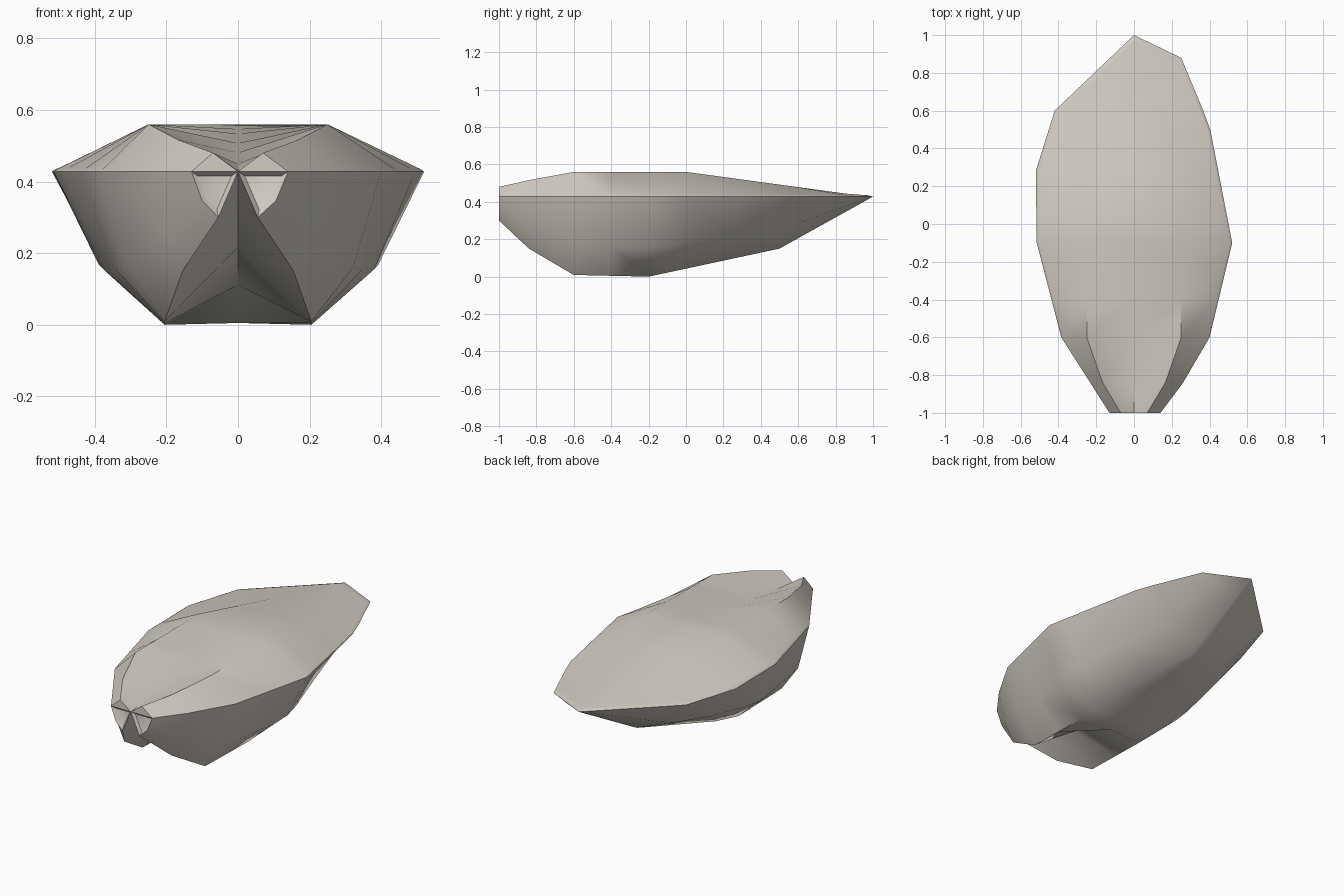
import bpy, bmesh, math

cube = bpy.data.objects.get("Cube")
if cube:
    bpy.data.objects.remove(cube, do_unlink=True)

mat = bpy.data.materials.new("warm_shell_grey")
mat.use_nodes = True
shell_colour = (0.65, 0.61, 0.55, 1)
mat.diffuse_color = shell_colour
mat.node_tree.nodes["Principled BSDF"].inputs["Base Color"].default_value = shell_colour

# Guide lines along the length: (y, value)
RIM_Z = 0.428
RIM_L = [(-1, -.13), (-.6, -.385), (-.1, -.515), (.28, -.52), (.6, -.42), (1, 0)]
RIM_R = [(-1, .14), (-.84, .26), (-.6, .4), (-.1, .52), (.52, .4), (.88, .25), (1, 0)]
LOW_X = [(-1, .055), (-.84, .155), (-.64, .205), (-.2, .205), (0, .195), (.5, .03), (1, 0)]
LOW_Z = [(-1, .30), (-.84, .15), (-.64, .01), (-.2, 0), (.5, .15), (1, RIM_Z)]
LOW_MID = [(-1, RIM_Z), (-.2, .005), (.5, .15), (1, RIM_Z)]
UP_X = [(-1, .07), (-.8, .19), (-.6, .25), (0, .25), (1, 0)]
UP_Z = [(-1, .48), (-.8, .525), (-.6, .56), (0, .56), (1, RIM_Z)]
UP_MID = [(-1, RIM_Z), (0, .56), (1, RIM_Z)]
STATIONS = [-1, -.84, -.6, -.4, -.2, -.1, 0, .28, .5, .6, .88, 1]


def at(line, y):
    """Straight interpolation along a guide line."""
    for (a, va), (b, vb) in zip(line, line[1:]):
        if y <= b:
            return va + (vb - va) * (y - a) / (b - a)
    return line[-1][1]


def inset_rim(x, y):
    """Rim of the upper valve, slightly inside and above the lower one."""
    t = min(1, (y + 1) / .5)
    return x * (1 - .02 * t), y * (.972 if y > 0 else 1), RIM_Z + .007 * t


def lower_row(y):
    z, ridge = at(LOW_Z, y), at(LOW_X, y)

    def side(rim, sign):
        bulge = rim + (sign * ridge - rim) * .4
        return [(rim, y, RIM_Z), (bulge, y, RIM_Z + (z - RIM_Z) * .64),
                (sign * ridge, y, z)]
    return (side(at(RIM_L, y), -1) + [(0, y, at(LOW_MID, y))]
            + side(at(RIM_R, y), 1)[::-1])


def upper_row(y):
    z, ridge = at(UP_Z, y), at(UP_X, y)
    left, right = inset_rim(at(RIM_L, y), y), inset_rim(at(RIM_R, y), y)
    yy, rim_z = left[1:]
    return [left, (-ridge, yy, max(z, rim_z)), (0, yy, max(at(UP_MID, y), rim_z)),
            (ridge, yy, max(z, rim_z)), right]


def left_lip_row(y):
    x = at(RIM_L, y)
    return [(x, y, RIM_Z), inset_rim(x, y)]


def right_lip_row(y):
    x = at(RIM_R, y)
    return [inset_rim(x, y), (x, y, RIM_Z)]


def skin(name, row, flip=False, caps=(), hollow=0):
    """Skin the rows, close the front lobes and sink a shallow hollow in each."""
    bm = bmesh.new()
    rows = [[bm.verts.new(p) for p in row(y)] for y in STATIONS]
    for r, s in zip(rows, rows[1:]):
        for j in range(len(r) - 1):
            quad = [r[j], r[j + 1], s[j + 1], s[j]]
            bm.faces.new(quad[::-1] if flip else quad)
    front = [bm.faces.new([rows[0][i] for i in cap]) for cap in caps]
    bm.normal_update()
    if hollow:
        bmesh.ops.inset_individual(bm, faces=front, thickness=hollow)
        bmesh.ops.translate(bm, verts=list({v for f in front for v in f.verts}),
                            vec=(0, .015, 0))
    bmesh.ops.remove_doubles(bm, verts=bm.verts, dist=1e-5)
    mesh = bpy.data.meshes.new(name)
    bm.to_mesh(mesh)
    bm.free()
    mesh.materials.append(mat)
    obj = bpy.data.objects.new(name, mesh)
    bpy.context.collection.objects.link(obj)
    bpy.ops.object.select_all(action='DESELECT')
    obj.select_set(True)
    bpy.context.view_layer.objects.active = obj
    bpy.ops.object.shade_smooth_by_angle(angle=math.radians(50))


skin("lower_shell", lower_row, True, [(0, 1, 2, 3), (3, 4, 5, 6)], .022)
skin("upper_shell", upper_row, False, [(2, 1, 0), (4, 3, 2)])
skin("left_rim_lip", left_lip_row)
skin("right_rim_lip", right_lip_row)
